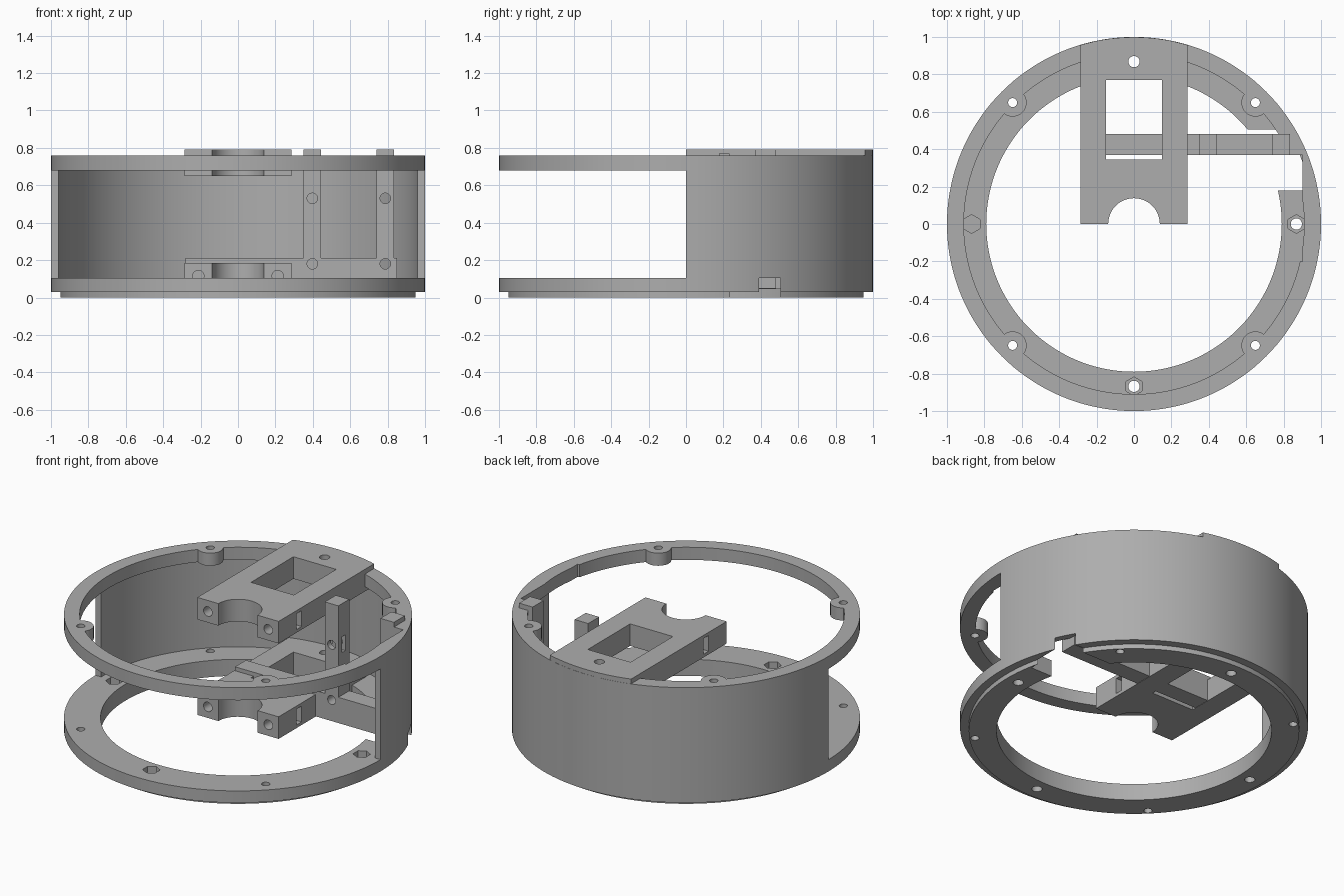
import bpy, bmesh, math
from mathutils import Matrix

cube = bpy.data.objects.get("Cube")
if cube:
    bpy.data.objects.remove(cube, do_unlink=True)

grey = bpy.data.materials.new("plain grey")
grey.use_nodes = True
grey.diffuse_color = (0.42, 0.42, 0.42, 1)
grey.node_tree.nodes["Principled BSDF"].inputs["Base Color"].default_value = (0.42, 0.42, 0.42, 1)


def make(name, bm):
    bmesh.ops.recalc_face_normals(bm, faces=bm.faces)
    mesh = bpy.data.meshes.new(name)
    bm.to_mesh(mesh)
    bm.free()
    mesh.materials.append(grey)
    ob = bpy.data.objects.new(name, mesh)
    bpy.context.scene.collection.objects.link(ob)
    return ob


def box(name, x0, x1, y0, y1, z0, z1):
    bm = bmesh.new()
    bmesh.ops.create_cube(bm, size=1)
    for v in bm.verts:
        v.co = ((x0 + x1) / 2 + v.co.x * (x1 - x0),
                (y0 + y1) / 2 + v.co.y * (y1 - y0),
                (z0 + z1) / 2 + v.co.z * (z1 - z0))
    return make(name, bm)


def cylinder(name, centre, r, length, axis="Z", sides=32, turn=0):
    bm = bmesh.new()
    mat = Matrix.Translation(centre)
    if axis == "Y":
        mat = mat @ Matrix.Rotation(math.pi / 2, 4, "X")
    mat = mat @ Matrix.Rotation(turn, 4, "Z")
    bmesh.ops.create_cone(bm, cap_ends=True, segments=sides, radius1=r, radius2=r,
                          depth=length, matrix=mat)
    return make(name, bm)


def lathe(name, profile, sweep=360, steps=144):
    """Sweep a closed (radius, z) profile about the z axis."""
    bm = bmesh.new()
    full = sweep == 360
    rings = []
    for i in range(steps if full else steps + 1):
        a = math.radians(sweep * i / steps)
        rings.append([bm.verts.new((r * math.cos(a), r * math.sin(a), z)) for r, z in profile])
    n = len(profile)
    for i in range(steps):
        a, b = rings[i], rings[(i + 1) % len(rings)]
        for j in range(n):
            k = (j + 1) % n
            bm.faces.new((a[j], b[j], b[k], a[k]))
    if not full:
        bm.faces.new(rings[0])
        bm.faces.new(rings[-1])
    return make(name, bm)


def combine(ob, tools, operation="DIFFERENCE"):
    """Boolean the tools into the part, then discard them."""
    for t in tools:
        t.hide_render = True
        m = ob.modifiers.new("bool", "BOOLEAN")
        m.operation, m.solver, m.object = operation, "EXACT", t
    bpy.context.view_layer.update()
    ev = ob.evaluated_get(bpy.context.evaluated_depsgraph_get())
    mesh = bpy.data.meshes.new_from_object(ev)
    ob.modifiers.clear()
    ob.data = mesh
    for t in tools:
        bpy.data.objects.remove(t, do_unlink=True)


def smooth(ob):
    ob.data.shade_smooth()
    ob.data.set_sharp_from_angle(angle=math.radians(25))


def on_circle(r, degrees, z):
    a = math.radians(degrees)
    return (r * math.cos(a), r * math.sin(a), z)


# Base ring with lower lip, screw holes, hexagonal nut pockets and side opening
base = lathe("base_ring", [(0.79, 0), (0.95, 0), (0.95, 0.03), (1, 0.03), (1, 0.105), (0.79, 0.105)])
cuts = [box("cut", 0.6, 0.92, 0.18, 0.505, -0.1, 0.2)]
for d in range(0, 360, 45):
    main = d % 90 == 0
    cuts.append(cylinder("cut", on_circle(0.868 if main else 0.918, d, 0.05), 0.03 if main else 0.024, 0.4))
    if main:
        cuts.append(cylinder("cut", on_circle(0.868, d, 0.13), 0.05, 0.14, sides=6))
combine(base, cuts)

# Half-round wall
wall = lathe("side_wall", [(0.96, 0.105), (1, 0.105), (1, 0.68), (0.96, 0.68)], 180, 72)

# Top ring with four screw bosses and a side relief
top = lathe("top_ring", [(0.91, 0.68), (1, 0.68), (1, 0.76), (0.91, 0.76)])
diagonals = (45, 135, 225, 315)
combine(top, [cylinder("boss", on_circle(0.918, d, 0.72), 0.075, 0.08) for d in diagonals], "UNION")
combine(top, [cylinder("cut", on_circle(0.918, d, 0.72), 0.024, 0.3) for d in diagonals]
        + [box("cut", 0.7, 0.9, -0.2, 0.37, 0.6, 0.9)])


# Two matching clamp brackets
def bracket(name, z0, z1, reach):
    mid = (z0 + z1) / 2
    ob = box(name, -0.285, 0.285, 0, 1.1, z0, z1)
    combine(ob, [cylinder("round", (0, 0, mid), reach, 0.5, sides=144)], "INTERSECT")
    tools = [box("cut", -0.15, 0.15, 0.345, 0.77, z0 - 0.1, z1 + 0.1),
             cylinder("cut", (0, 0, mid), 0.138, 0.4, sides=48),
             cylinder("cut", (0, 0.868, mid), 0.03, 0.4)]
    for s in (-1, 1):
        tools.append(cylinder("cut", (s * 0.212, 0.1, mid), 0.03, 0.44, "Y"))
        xs = sorted((s * 0.17, s * 0.4))
        tools.append(box("cut", *xs, 0.18, 0.23, mid - 0.05, mid + 0.05))
    combine(ob, tools)
    return ob


upper = bracket("upper_bracket", 0.65, 0.79, 0.999)
lower = bracket("lower_bracket", 0.045, 0.185, 0.97)

# Cross bar carrying two drilled uprights
mount = box("cross_bar_mount", -0.28, 0.85, 0.37, 0.48, 0.047, 0.21)
posts = ((0.35, 0.445), (0.74, 0.835))
combine(mount, [box("post", a, b, 0.37, 0.48, 0.1, 0.79) for a, b in posts], "UNION")
cuts = []
for a, b in posts:
    for z in (0.18, 0.53):
        cuts.append(cylinder("cut", ((a + b) / 2, 0.42, z), 0.028, 0.3, "Y"))
    cuts.append(box("cut", a - 0.03, b + 0.03, 0.405, 0.44, 0.48, 0.58))
combine(mount, cuts)

for part in (base, wall, top, upper, lower, mount):
    smooth(part)
